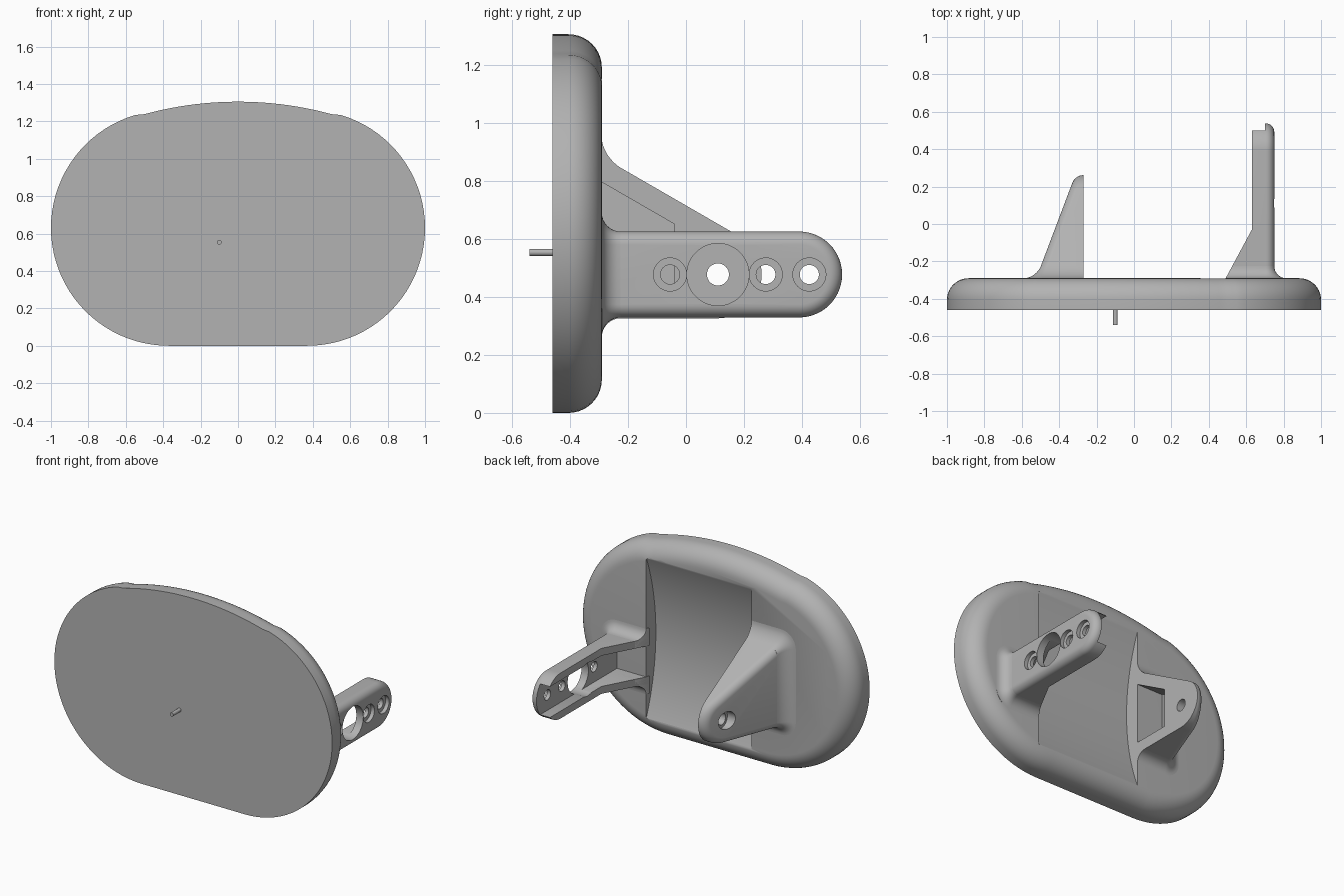
import bpy, bmesh
from math import sin, cos, pi, radians, sqrt

if "Cube" in bpy.data.objects:
    bpy.data.objects.remove(bpy.data.objects["Cube"])

grey = bpy.data.materials.new("mid_grey")
grey.use_nodes = True
grey.diffuse_color = (0.45, 0.45, 0.45, 1)
grey.node_tree.nodes["Principled BSDF"].inputs["Base Color"].default_value = (0.45, 0.45, 0.45, 1)

BACK, FRONT, BASE = -0.29, -0.46, -0.31    # plate faces, buried foot of the brackets
CZ = 0.477                                 # height of the mounting holes
FILLET = 0.065


def steps(a, b, n):
    return [a + (b - a) * i / n for i in range(n + 1)]


def loft(name, rings):
    """Closed solid through rings of equal point count."""
    bm = bmesh.new()
    loops = [[bm.verts.new(p) for p in ring] for ring in rings]
    n = len(loops[0])
    for a, b in zip(loops, loops[1:]):
        for i in range(n):
            bm.faces.new((a[i], a[(i + 1) % n], b[(i + 1) % n], b[i]))
    bm.faces.new(loops[0])
    bm.faces.new(loops[-1][::-1])
    bmesh.ops.recalc_face_normals(bm, faces=bm.faces)
    mesh = bpy.data.meshes.new(name)
    bm.to_mesh(mesh)
    bm.free()
    obj = bpy.data.objects.new(name, mesh)
    mesh.materials.append(grey)
    bpy.context.collection.objects.link(obj)
    return obj


def x_cylinder(y, z, r, x0, x1, n=40):
    ring = [(y + r * cos(2 * pi * i / n), z + r * sin(2 * pi * i / n)) for i in range(n)]
    return loft("cutter", [[(x, p, q) for p, q in ring] for x in (x0, x1)])


def z_prism(points, z0, z1):
    return loft("cutter", [[(x, y, z) for x, y in points] for z in (z0, z1)])


def cut(objs, cutters):
    for obj in objs:
        bpy.context.view_layer.objects.active = obj
        for c in cutters:
            mod = obj.modifiers.new("cut", 'BOOLEAN')
            mod.operation, mod.solver, mod.object = 'DIFFERENCE', 'EXACT', c
            bpy.ops.object.modifier_apply(modifier=mod.name)
    for c in cutters:
        bpy.data.objects.remove(c)


# Plate: flat bottom, round ends, shallow arched top, rounded back edge
def plate_ring(d, y):
    side_r, side_x, arch_r, top = 0.63, 0.37, 1.91, 1.305
    join = radians(73.4)
    right = [(side_x + (side_r - d) * cos(a), side_r + (side_r - d) * sin(a))
             for a in steps(-pi / 2, join, 40)]
    arch = [((arch_r - d) * sin(a), top - arch_r + (arch_r - d) * cos(a))
            for a in steps(pi / 2 - join, join - pi / 2, 24)][1:-1]
    left = [(-x, z) for x, z in reversed(right)]
    return [(x, y, z) for x, z in right + arch + left]


EDGE = 0.115
rings = [plate_ring(0, FRONT)]
for t in steps(0, pi / 2, 10):
    rings.append(plate_ring(EDGE * (1 - cos(t)), BACK - EDGE * (1 - sin(t))))
plate = loft("plate", rings)

# Shallow cylindrical recess across the back of the plate
cut([plate], [x_cylinder(1.04, 0.63, 1.43, -0.27, 0.49, 256)])


# Brackets: side outline with a round tip, extruded sideways with a rounded outer edge
def outline(cy, r, end):
    pts = [(BASE, CZ - r)]
    pts += [(cy + r * cos(a), CZ + r * sin(a)) for a in steps(-pi / 2, end, 28)]
    pts.append((BASE, top_z(cy, r, end, BASE)))
    return pts


def top_z(cy, r, end, y):
    return CZ + (r - (y - cy) * cos(end)) / sin(end)


def bracket(name, side, x_in, x_out, cy, r, end, edge):
    """side is the outward x direction; x_out gives the outer face at depth y."""
    body = [[(x_in, y, z) for y, z in outline(cy, r, end)]]
    for t in steps(0, pi / 2, 8):
        body.append([(x_out(y) - side * edge * (1 - sin(t)), y, z)
                     for y, z in outline(cy, r - edge * (1 - cos(t)), end)])

    # Flared foot blending into the plate
    def section(off, h):
        y = BACK + h
        xo = x_out(y) + side * off
        lo, hi = CZ - r - off, top_z(cy, r, end, y) + off
        c = edge + off
        pts = [(x_in, lo)]
        pts += [(xo - side * c * (1 - sin(a)), lo + c * (1 - cos(a))) for a in steps(0, pi / 2, 8)]
        pts += [(xo - side * c * (1 - cos(a)), hi - c * (1 - sin(a))) for a in steps(0, pi / 2, 8)]
        pts.append((x_in, hi))
        return [(x, y, z) for x, z in pts]

    foot = [section(FILLET, BASE - BACK)]
    for t in steps(0, pi / 2, 8):
        foot.append(section(FILLET * (1 - sin(t)), FILLET * (1 - cos(t))))
    return [loft(name, body), loft(name + "_foot", foot)]


# Long arm with a channel on its inner side and a row of holes
arm = bracket("arm", 1, 0.48, lambda y: 0.75, 0.39, 0.148, pi / 2, 0.045)
cut(arm, [
    z_prism([(0.35, -0.55), (0.63, -0.03), (0.63, 0.7), (0.35, 0.7)], 0, 1),
    z_prism([(0.3, -0.4), (0.70, -0.4), (0.70, 0.7), (0.3, 0.7)], CZ - 0.1, CZ + 0.1),
])
holes = [x_cylinder(0.11, CZ, 0.107, 0.4, 0.9, 56)]
for y in (-0.055, 0.275, 0.425):
    holes.append(x_cylinder(y, CZ, 0.033, 0.4, 0.9))
    holes.append(x_cylinder(y, CZ, 0.057, 0.725, 0.9))
cut(arm[:1], holes)


# Short tapered bracket with a pocket on its inner side
def taper(y):
    return -0.5 + 0.378 * (y + 0.23)


support = bracket("support", -1, -0.27, taper, 0.11, 0.151, radians(60), 0.04)
pocket_top = lambda y: 0.795 - (y + 0.29) / sqrt(3)
pocket = [(-0.4, 0.4), (-0.04, 0.4), (-0.04, pocket_top(-0.04)), (-0.4, pocket_top(-0.4))]
cut(support, [loft("cutter", [[(-0.2, y, z) for y, z in pocket],
                              [(taper(y) + 0.065, y, z) for y, z in pocket]])])
cut(support[:1], [x_cylinder(0.11, CZ, 0.038, -0.7, -0.1),
                  x_cylinder(0.11, CZ, 0.057, -0.7, -0.335)])

# Small pin on the front
pin = loft("pin", [[(-0.1 + 0.0125 * cos(a), y, 0.553 + 0.0125 * sin(a))
                    for a in steps(0, 2 * pi, 20)[:-1]] for y in (-0.54, -0.45)])

# Smooth shading with crisp edges
bpy.ops.object.select_all(action='DESELECT')
for obj in [plate, pin] + arm + support:
    obj.select_set(True)
bpy.context.view_layer.objects.active = plate
bpy.ops.object.shade_smooth_by_angle(angle=radians(30))
